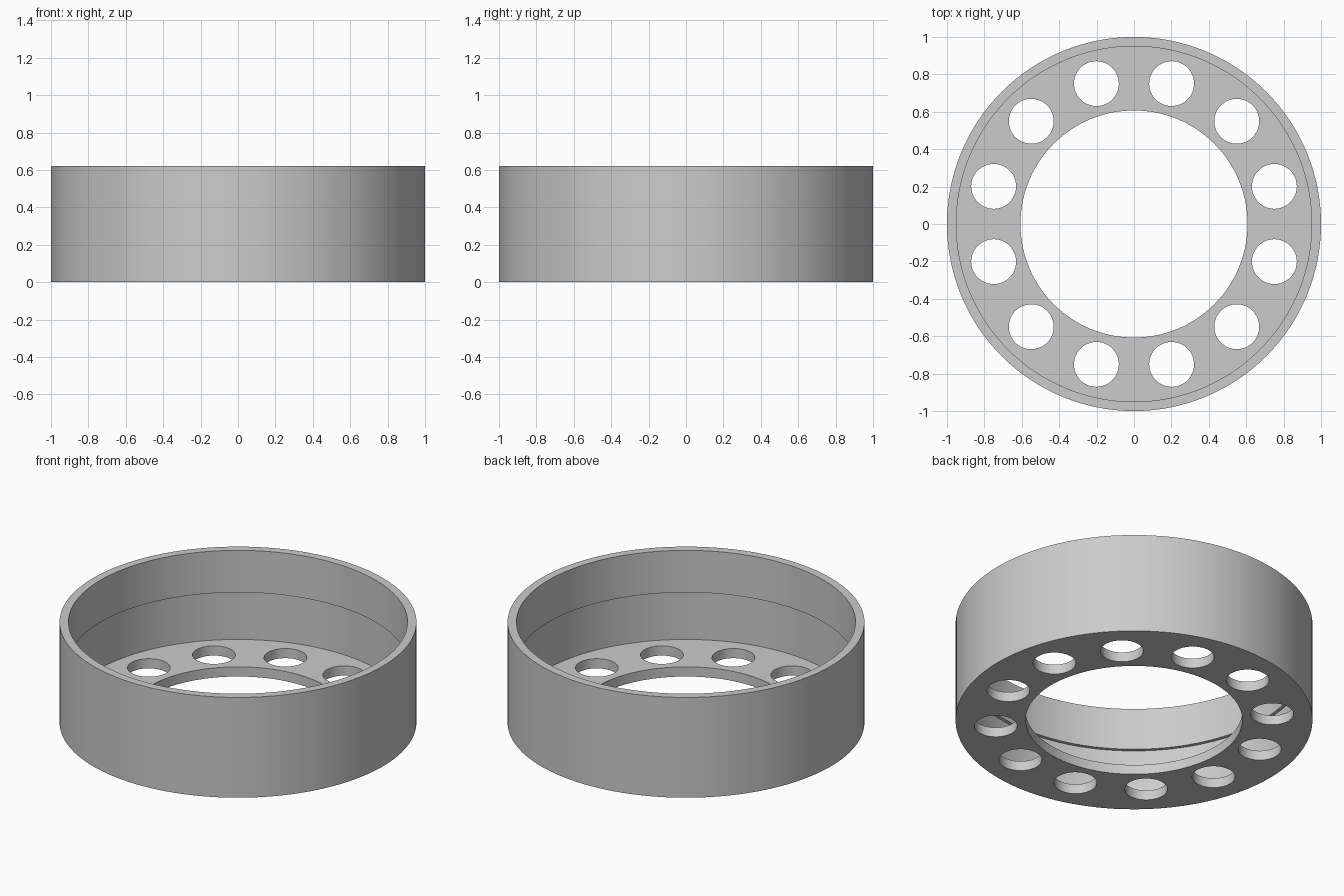
import bpy, bmesh, math
from mathutils import Matrix

cube = bpy.data.objects.get("Cube")
if cube:
    bpy.data.objects.remove(cube, do_unlink=True)

HEIGHT, FLOOR, LEDGE = 0.62, 0.06, 0.36
OUTER, RIM, RECESS, BORE = 1.0, 0.95, 0.97, 0.607
HOLES, HOLE_RING, HOLE_R = 12, 0.777, 0.12
SEGMENTS = 128

grey = bpy.data.materials.new("plain grey")
grey.use_nodes = True
colour = (0.6, 0.6, 0.6, 1)
grey.diffuse_color = colour
grey.node_tree.nodes["Principled BSDF"].inputs["Base Color"].default_value = colour


def make_object(name, bm):
    bmesh.ops.recalc_face_normals(bm, faces=bm.faces)
    mesh = bpy.data.meshes.new(name)
    bm.to_mesh(mesh)
    bm.free()
    mesh.materials.append(grey)
    obj = bpy.data.objects.new(name, mesh)
    bpy.context.collection.objects.link(obj)
    return obj


# Ring body: closed wall and floor section turned about z
profile = [(BORE, 0), (OUTER, 0), (OUTER, HEIGHT), (RIM, HEIGHT),
           (RIM, LEDGE), (RECESS, LEDGE), (RECESS, FLOOR), (BORE, FLOOR)]
bm = bmesh.new()
rings = []
for i in range(SEGMENTS):
    a = math.tau * i / SEGMENTS
    rings.append([bm.verts.new((r * math.cos(a), r * math.sin(a), z)) for r, z in profile])
for i, ring in enumerate(rings):
    following = rings[(i + 1) % SEGMENTS]
    for j in range(len(profile)):
        k = (j + 1) % len(profile)
        bm.faces.new((ring[j], following[j], following[k], ring[k]))
body = make_object("ring_housing", bm)

# Cutter for the round holes in the floor
bm = bmesh.new()
for i in range(HOLES):
    a = math.tau * (i + 0.5) / HOLES
    place = Matrix.Translation((HOLE_RING * math.cos(a), HOLE_RING * math.sin(a), FLOOR / 2))
    bmesh.ops.create_cone(bm, cap_ends=True, segments=48, radius1=HOLE_R,
                          radius2=HOLE_R, depth=FLOOR * 3, matrix=place)
cutter = make_object("hole_cutter", bm)
cutter.hide_render = True

# Cut the holes, then drop the cutter
cut = body.modifiers.new("floor_holes", "BOOLEAN")
cut.operation = "DIFFERENCE"
cut.solver = "EXACT"
cut.object = cutter
bpy.ops.object.select_all(action="DESELECT")
bpy.context.view_layer.objects.active = body
body.select_set(True)
bpy.ops.object.modifier_apply(modifier=cut.name)
bpy.data.objects.remove(cutter, do_unlink=True)
bpy.ops.object.shade_smooth_by_angle(angle=math.radians(30))
